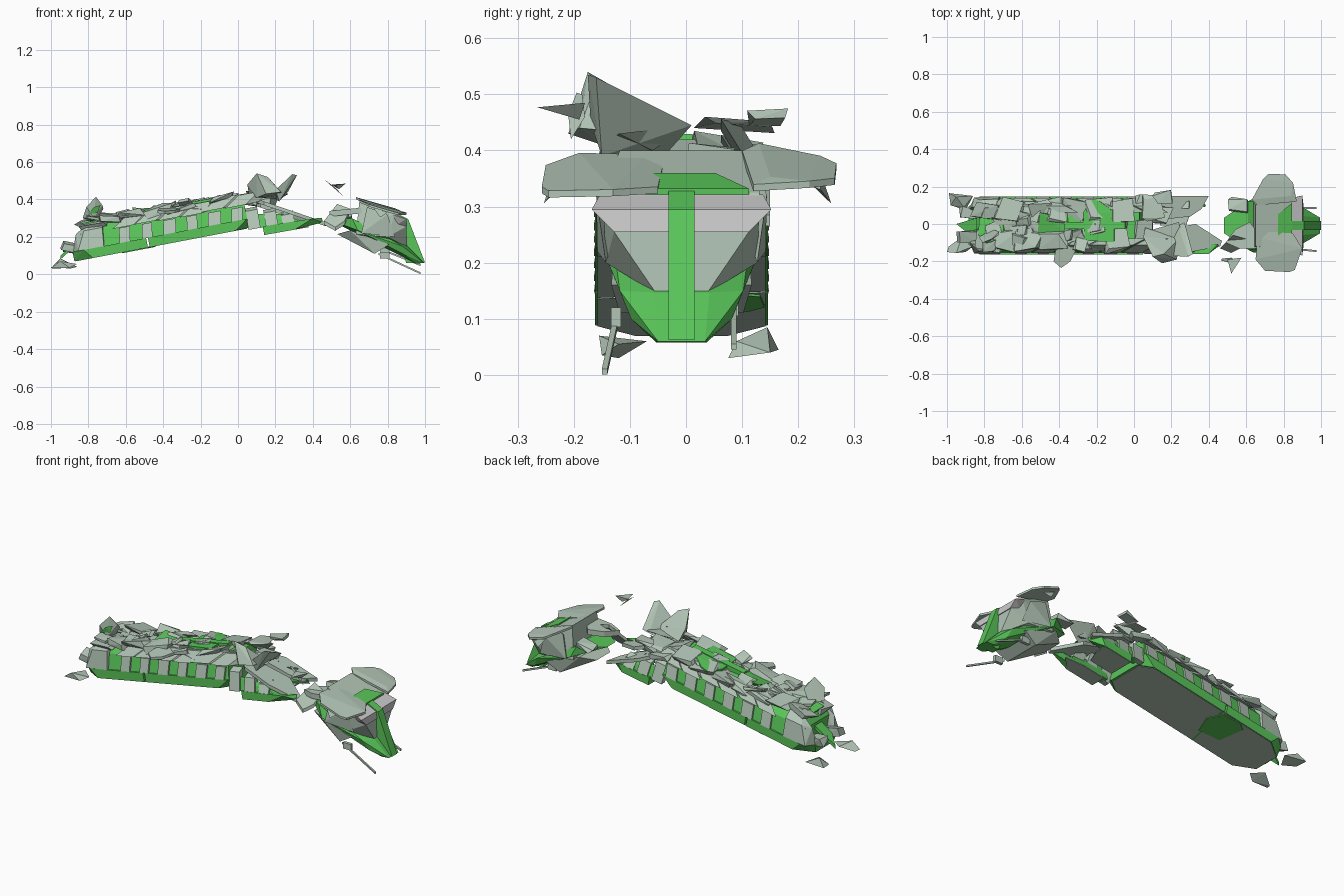
import bpy, bmesh, random
from math import radians
from mathutils import Matrix, Vector, Euler

random.seed(4)
CY = -0.008  # hull centre line


def material(name, rgb):
    m = bpy.data.materials.new(name)
    m.diffuse_color = (*rgb, 1)
    return m


GREEN = material("green_paint", (0.10, 0.56, 0.10))
PALE = material("pale_plating", (0.45, 0.56, 0.47))


def solid(name, pts, mat=PALE, M=Matrix(), mirror=False):
    """Convex faceted solid around a few corner points, optionally mirrored in y."""
    pts = [Vector(p) for p in pts]
    if mirror:
        pts += [Vector((p.x, -p.y, p.z)) for p in pts]
    bm = bmesh.new()
    for p in pts:
        bm.verts.new(M @ p)
    bmesh.ops.remove_doubles(bm, verts=bm.verts[:], dist=1e-5)
    bmesh.ops.convex_hull(bm, input=bm.verts[:])
    bmesh.ops.delete(bm, geom=[v for v in bm.verts if not v.link_faces], context='VERTS')
    bmesh.ops.dissolve_limit(bm, angle_limit=radians(2), verts=bm.verts[:], edges=bm.edges[:])
    bmesh.ops.recalc_face_normals(bm, faces=bm.faces[:])
    me = bpy.data.meshes.new(name)
    bm.to_mesh(me)
    bm.free()
    if mat:
        me.materials.append(mat)
    ob = bpy.data.objects.new(name, me)
    bpy.context.collection.objects.link(ob)
    return ob


def slab(name, outline, top, thick, mat=PALE, M=Matrix()):
    """Plate from an xy outline; top is a function of (x, y)."""
    return solid(name, [(x, y, top(x, y) - t) for x, y in outline for t in (0, thick)], mat, M)


def shard(name, loc, size, mat=PALE, M=Matrix(), tilt=14):
    """Broken plate: a box with jittered corners and a random tilt."""
    R = Euler([radians(random.uniform(-tilt, tilt)) for _ in range(3)]).to_matrix().to_4x4()
    pts = [[s * d / 2 * random.uniform(0.5, 1.1) for s, d in zip(c, size)]
           for c in [(i, j, k) for i in (-1, 1) for j in (-1, 1) for k in (-1, 1)]]
    return solid(name, pts, mat, M @ Matrix.Translation(loc) @ R)


def rod(name, a, b, r):
    solid(name, [Vector(p) + Vector((0, i * r, j * r)) for p in (a, b) for i in (-1, 1) for j in (-1, 1)])


# Main hull, built flat and then tilted nose up
H = Matrix.Translation((-0.875, CY, 0.07)) @ Matrix.Rotation(radians(-10.8), 4, 'Y')
solid("hull_bottom_front", [(0.41, .154, 0), (0.88, .154, 0), (0.95, .10, 0),
                            (0.41, .154, .05), (0.95, .154, .05)], GREEN, H, True)
solid("hull_bottom_rear", [(0, .08, 0), (0.1, .154, 0), (0.4, .154, 0),
                           (0, .10, .05), (0.06, .154, .05), (0.4, .154, .05)], GREEN, H, True)
slab("underside_plate_rear", [(.005, .08), (.1, .15), (.42, .15), (.36, -.15), (.1, -.15), (.005, -.08)],
     lambda x, y: .004, .006, PALE, H)
slab("underside_plate_front", [(.43, .15), (.87, .15), (.94, .1), (.94, -.1), (.87, -.15), (.37, -.15)],
     lambda x, y: .004, .006, PALE, H)
slab("underside_green_patch", [(.26, .12), (.28, -.04), (.40, -.06), (.44, .05), (.40, .14), (.3, .148)],
     lambda x, y: -.001, .005, GREEN, H)
solid("hull_core", [(.05, .145, .05), (.95, .145, .05), (.06, .128, .135), (.95, .128, .125),
                    (.1, .09, .175), (.95, .09, .16)], GREEN, H, True)
for side in (-1, 1):
    solid("stern_block", [(u, side * y, z) for u, y, z in
          ((0, .08, .05), (.03, .15, .05), (.17, .156, .05), (.035, .1, .14), (.08, .137, .15), (.18, .142, .15),
           (.11, .09, .185), (.19, .09, .185), (.19, .06, .05))], PALE, H)

# Side ribs and sloped shoulder panels, both sides
for i in range(6):
    u = 0.285 + i * 0.122
    for side in (-1, 1):
        w = random.uniform(.027, .036)
        solid("side_rib", [(u + k * w + lean, side * y, z) for k in (-1, 1) for y, z, lean in
              ((.156, .05, 0), (.12, .05, 0), (.14, .135 - .02 * u, .012), (.10, .135 - .02 * u, .012))], PALE, H)
        d = random.uniform(-.006, .006) - .02 * u
        solid("shoulder_panel", [(u + k * .056 + 2 * (.15 - y), side * y, z + d) for k in (-1, 1) for y, z in
              ((.148, .142), (.105, .198), (.07, .195), (.11, .145))], PALE, H)

# Roof plates and wreckage
for i in range(7):
    for j in range(3):
        mat = GREEN if (i, j) in ((0, 1), (3, 1), (4, 1)) else PALE
        shard("roof_plate", (0.13 + i * .118 + random.uniform(-.02, .02), (j - 1) * .08,
              .178 - .02 * i / 7 + random.uniform(-.012, .02)), (.16, .12, random.uniform(.025, .045)), mat, H, 12)
for i in range(14):
    u = random.uniform(.1, .9)
    shard("roof_debris", (u, random.uniform(-.11, .11), random.uniform(.195, .21) - .02 * u),
          (random.uniform(.06, .13), random.uniform(.05, .09), .02), PALE, H, 22)
slab("green_roof_hatch", [(.65, .07), (.70, .14), (.74, .13), (.82, .07), (.82, -.09), (.66, -.08)],
     lambda x, y: .2 - .08 * abs(y), .02, GREEN, H)
solid("green_roof_spine", [(u, y, z) for u in (.55, .88) for y in (-.02, .02) for z in (.17, .198)], GREEN, H)
slab("overhanging_panel", [(-.43, -.2), (-.39, -.235), (-.34, -.20), (-.31, -.14), (-.36, -.11), (-.42, -.14)],
     lambda x, y: .35 + .15 * (y + .15), .015)
solid("stern_fin", [(-.83, -.07, .30), (-.76, -.03, .28), (-.77, -.09, .30), (-.72, -.04, .35),
                    (-.725, -.06, .37), (-.76, -.08, .415), (-.81, -.10, .36)])
solid("stern_fin_green_panel", [(-.80, -.10, .32), (-.75, -.09, .33), (-.735, -.085, .37), (-.77, -.102, .36)], GREEN)

# Stern fragments on the ground
solid("stern_fragment_right", [(-.99, -.12, .03), (-1, -.15, .035), (-.95, -.155, .07), (-.86, -.12, .055),
                               (-.92, -.07, .06), (-.9, -.15, .035)])
solid("stern_fragment_left", [(-.99, .165, .045), (-.98, .10, .04), (-.9, .075, .03), (-.86, .15, .04),
                              (-.95, .145, .085), (-.91, .09, .06)])
slab("stern_green_shard", [(-.95, .0), (-.90, -.04), (-.76, -.02), (-.73, .03), (-.85, .03)],
     lambda x, y: .27 + .9 * (x + .76), .02, GREEN)
for y in (-.07, .06):
    shard("stern_torn_plate", (-.89, y, .14), (.12, .07, .05))

# Detached middle section: two green rails, underside halves, ribs
K = Matrix.Translation((.14, CY, .212)) @ Matrix.Rotation(radians(-10), 4, 'Y')
for side, end in ((-1, .32), (1, .25)):
    solid("middle_keel", [(u, side * y, z) for u, y, z in ((0, .152, 0), (0, .10, 0), (.17, .152, 0), (end, .11, .01),
          (0, .152, .045), (0, .1, .045), (end - .05, .152, .04), (end, .10, .035))], GREEN, K)
    solid("middle_underside", [(u, side * y, z) for z in (-.002, .004) for u, y in
          ((0, .15), (0, .03 - side * .03), (.14, .03 - side * .03), (end - .08, .08), (.17, .15))], PALE, K)
    solid("middle_wall", [(u, side * y, z) for u, y, z in ((-.05, .142, .04), (.2, .142, .04), (-.05, .12, .12),
          (.12, .12, .09), (-.05, .1, .04), (.2, .1, .04))], GREEN, K)
    for u, h in ((-.045, .14), (.05, .115), (.14, .085)):
        solid("middle_rib", [(u + k * .033, side * y, z) for k in (-1, 1) for y, z in
              ((.152, .04), (.12, .04), (.128, h), (.09, h + .015))], PALE, K)
slab("torn_panel_left", [(.08, .08), (.2, .15), (.40, .15), (.36, .08), (.3, .04), (.12, .02)],
     lambda x, y: .39 - .33 * (x - .08), .02)
slab("torn_panel_right", [(.05, -.05), (.14, -.14), (.3, -.15), (.46, -.12), (.47, -.09), (.33, 0)],
     lambda x, y: .42 - .34 * (x - .05), .02)
for loc, s in (((.07, .12, .39), (.12, .07, .03)), ((.14, .05, .39), (.13, .1, .04)), ((.05, -.03, .39), (.12, .12, .04)),
               ((.1, .09, .445), (.12, .15, .012)), ((.16, .14, .46), (.11, .07, .02))):
    shard("middle_debris", loc, s)

# Large lifted shell over the break
solid("lifted_shell_rear", [(.05, -.07, .48), (.06, -.02, .42), (.1, -.175, .54), (.16, -.16, .52), (.23, -.19, .44),
                            (.15, -.21, .43), (.24, -.08, .43), (.1, -.15, .41)])
solid("lifted_shell_fin", [(.2, -.03, .40), (.2, -.17, .45), (.29, -.175, .535), (.315, -.16, .53), (.24, -.02, .44),
                           (.27, .01, .445), (.22, -.15, .39)])
solid("lifted_shell_flap", [(.1, -.03, .42), (.24, .01, .445), (.27, -.12, .43), (.12, -.14, .41), (.22, -.06, .40)])

# Floating splinters
solid("floating_splinter_blade", [(.465, -.195, .503), (.47, -.185, .50), (.52, -.18, .46), (.56, -.205, .42), (.52, -.21, .465)])
solid("floating_splinter_spike", [(.52, -.265, .477), (.5, -.19, .48), (.575, -.18, .485), (.54, -.19, .455)])
slab("neck_fragment", [(.46, -.13), (.52, -.155), (.57, -.13), (.6, -.08), (.53, -.06)],
     lambda x, y: .35 + 1.3 * (y + .08), .02)
slab("neck_plate", [(.49, -.10), (.54, -.03), (.62, .01), (.67, -.06), (.66, -.13), (.56, -.13)],
     lambda x, y: .35 + .1 * (x - .6), .03)
shard("neck_plate_left", (.56, .10, .31), (.12, .08, .03))

# Bow section
B = Matrix.Translation((0, CY, 0))
solid("bow_keel", [(.48, .04, .295), (.61, .13, .30), (.64, .145, .235), (.88, .11, .15), (.9, .09, .10),
                   (.995, .042, .06), (.91, .05, .147), (.95, .045, .058)], GREEN, B, True)
solid("bow_belly", [(.53, .06, .215), (.6, .12, .235), (.73, .11, .11), (.81, .125, .16), (.74, .05, .115)], PALE, B, True)
solid("bow_cabin", [(.63, .13, .215), (.65, .11, .40), (.84, .14, .325), (.9, .12, .255), (.905, .045, .145),
                    (.80, .135, .20)], PALE, B, True)
solid("bow_visor", [(.83, .145, .318), (.84, .145, .322), (.9, .16, .295), (.905, .12, .255), (.84, .12, .26)],
      None, B, True)
solid("bow_green_roof", [(.77, .06, .36), (.77, .06, .33), (.845, .12, .332), (.845, .12, .322)], GREEN, B, True)
solid("bow_stripe", [(.83, .023, .335), (.91, .023, .295), (.915, .023, .145), (1, .023, .062), (.9, .023, .06),
                     (.83, .023, .25)], GREEN, B, True)
slab("bow_pod_right", [(.66, -.07), (.7, -.04), (.85, -.05), (.9, -.13), (.86, -.245), (.83, -.257), (.7, -.25), (.65, -.19)],
     lambda x, y: .403 - .29 * (x - .65) - .12 * abs(y + .13), .012)
slab("bow_pod_left", [(.66, .10), (.63, .13), (.69, .24), (.72, .268), (.81, .265), (.85, .22), (.84, .15), (.87, .12)],
     lambda x, y: .413 - .3 * (x - .65) - .15 * abs(y - .17), .012)
for y in (-.235, .24):
    solid("pod_clip", [(.72, y, .36), (.8, y, .33), (.76, y * 1.08, .305), (.76, y * .95, .335)])

# Bow side plating, belly guns
for s in (-1, 1):
    solid("cheek_plate", [(.66, s * .15, .22), (.69, s * .14, .36), (.80, s * .152, .32), (.84, s * .135, .20),
                          (.7, s * .1, .3)], PALE, B)
rod("gun_right", (.75, -.122, .11), (.975, -.145, .006), .005)
rod("gun_left", (.75, .085, .14), (.975, .085, .05), .005)
for y, z in ((-.125, .1), (.085, .12)):
    solid("gun_mount", [(x, y + d, z + e) for x in (.76, .81) for d in (-.009, .009) for e in (-.015, .02)])
